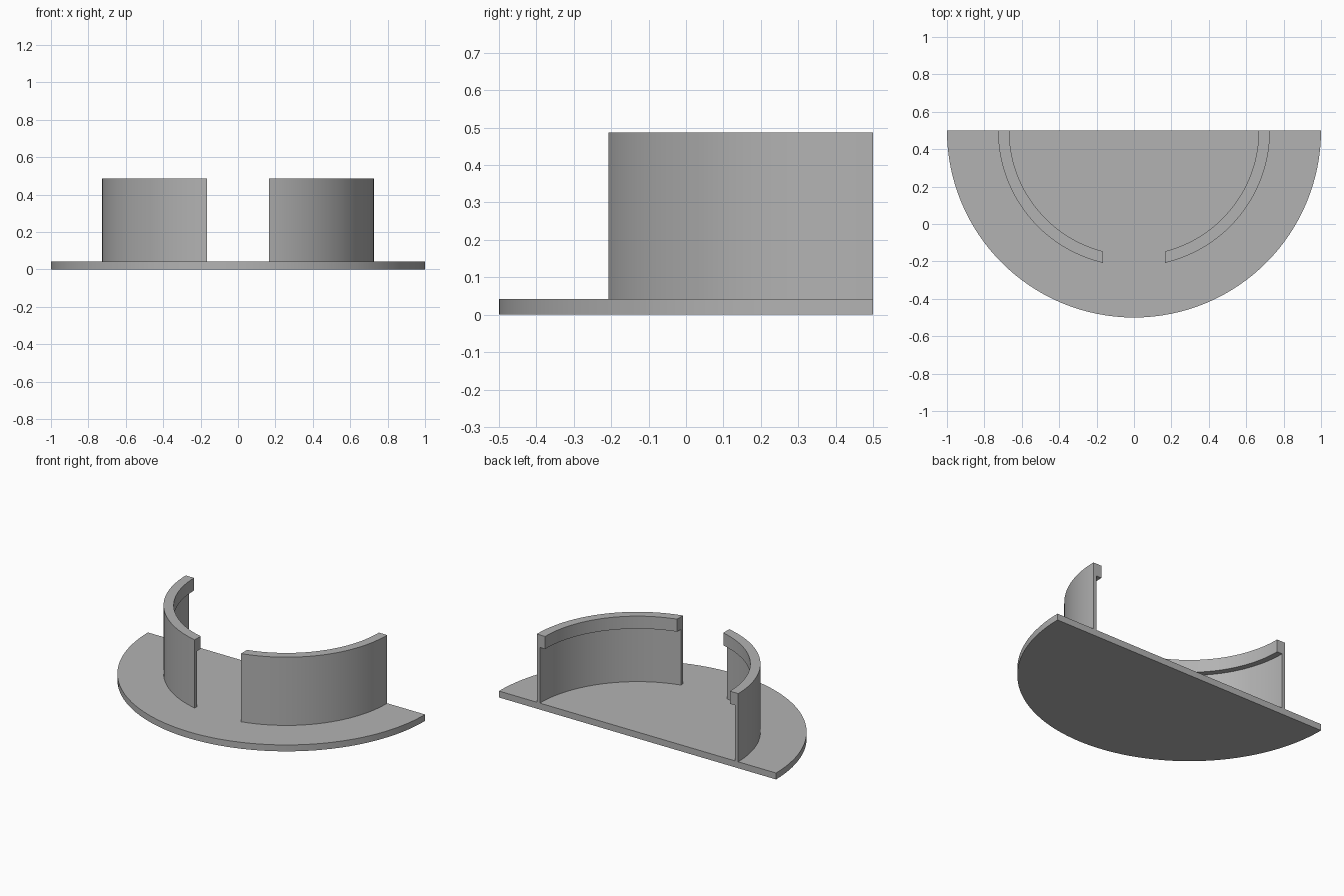
import bpy, bmesh, math

cube = bpy.data.objects.get("Cube")
if cube:
    bpy.data.objects.remove(cube, do_unlink=True)

BACK = 0.5          # flat back plane, also the arc centre
BASE_TOP, TOP = 0.042, 0.487
GAP = 0.167         # half width of the front opening

grey = bpy.data.materials.new("plain grey")
grey.use_nodes = True
colour = (0.45, 0.45, 0.45, 1)
grey.diffuse_color = colour
grey.node_tree.nodes["Principled BSDF"].inputs["Base Color"].default_value = colour


def finish(name, bm):
    bmesh.ops.recalc_face_normals(bm, faces=bm.faces)
    mesh = bpy.data.meshes.new(name)
    bm.to_mesh(mesh)
    bm.free()
    mesh.materials.append(grey)
    ob = bpy.data.objects.new(name, mesh)
    bpy.context.collection.objects.link(ob)
    bpy.ops.object.select_all(action='DESELECT')
    ob.select_set(True)
    bpy.context.view_layer.objects.active = ob
    bpy.ops.object.shade_smooth_by_angle(angle=math.radians(30))


def half_disc(name, radius, height, steps=64):
    bm = bmesh.new()
    angles = [math.pi * i / steps for i in range(steps + 1)]
    face = bm.faces.new([bm.verts.new((radius * math.cos(a), BACK - radius * math.sin(a), 0))
                         for a in angles])
    extruded = bmesh.ops.extrude_face_region(bm, geom=[face])["geom"]
    bmesh.ops.translate(bm, vec=(0, 0, height),
                        verts=[v for v in extruded if isinstance(v, bmesh.types.BMVert)])
    finish(name, bm)


def curved_wall(name, side, profile, steps=32):
    # Sweep the profile from the back plane to the straight-cut front opening
    bm = bmesh.new()
    rings = []
    for i in range(steps + 1):
        ring = []
        for r, z in profile:
            a = math.acos(GAP / r) * i / steps
            ring.append(bm.verts.new((side * r * math.cos(a), BACK - r * math.sin(a), z)))
        rings.append(ring)
    n = len(profile)
    for a, b in zip(rings, rings[1:]):
        for j in range(n):
            k = (j + 1) % n
            bm.faces.new((a[j], a[k], b[k], b[j]))
    bm.faces.new(rings[0])
    bm.faces.new(rings[-1])
    finish(name, bm)


# Half-round base plate
half_disc("base_plate", 1.0, BASE_TOP)

# Thin walls with an inward lip along the top
OUTER, INNER, LIP, LIP_Z = 0.727, 0.705, 0.667, 0.405
wall_profile = [(OUTER, BASE_TOP), (OUTER, TOP), (LIP, TOP),
                (LIP, LIP_Z), (INNER, LIP_Z), (INNER, BASE_TOP)]
for side, label in ((1, "left"), (-1, "right")):
    curved_wall(label + "_lipped_wall", side, wall_profile)
